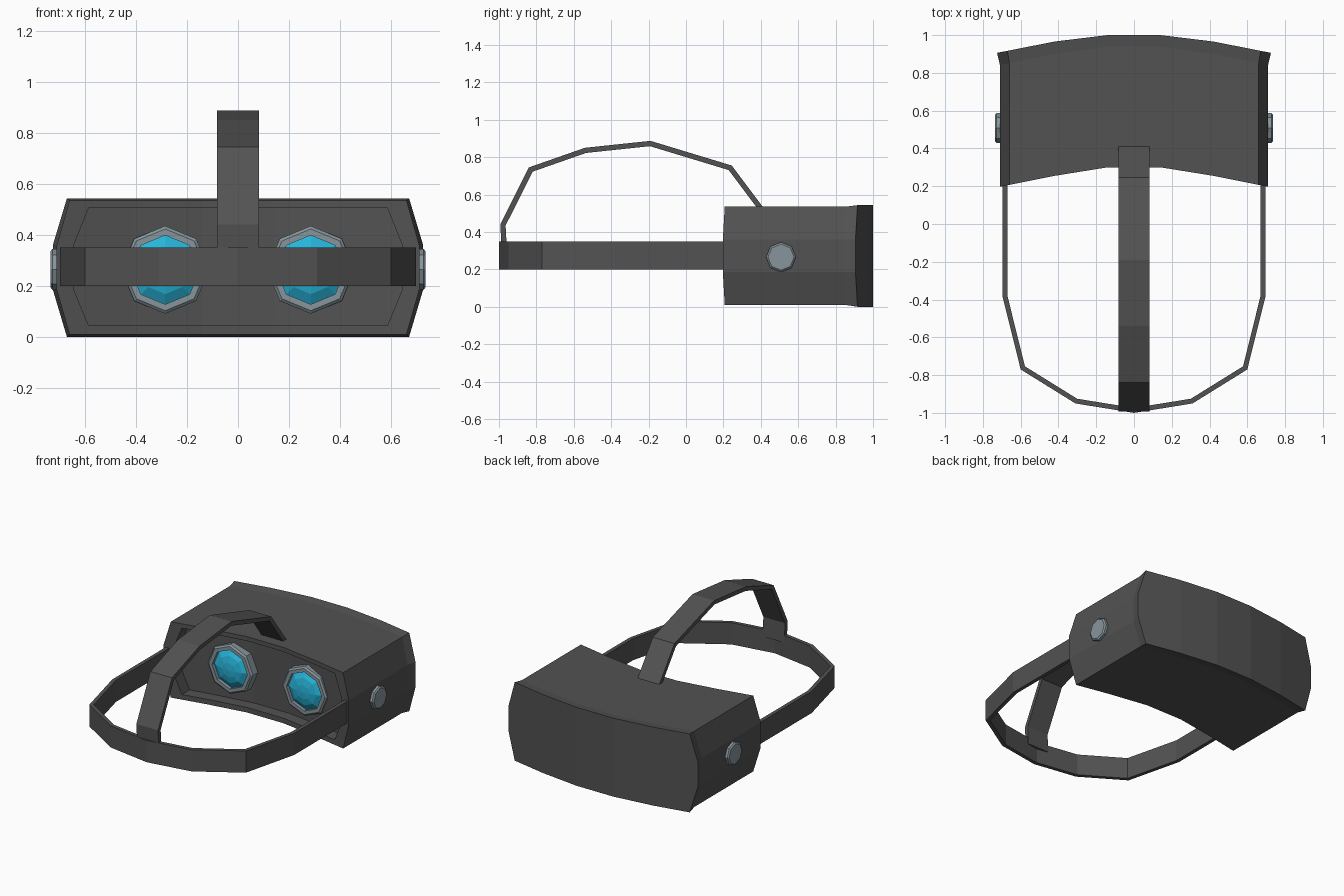
import bpy, bmesh, math
from mathutils import Vector, Matrix

if "Cube" in bpy.data.objects:
    bpy.data.objects.remove(bpy.data.objects["Cube"])


def material(name, rgb):
    m = bpy.data.materials.new(name)
    m.diffuse_color = (*rgb, 1)
    m.use_nodes = True
    m.node_tree.nodes["Principled BSDF"].inputs["Base Color"].default_value = m.diffuse_color
    return m


DARK = material("dark_plastic", (0.085, 0.085, 0.085))
METAL = material("grey_metal", (0.24, 0.30, 0.33))
GLASS = material("blue_glass", (0.02, 0.46, 0.70))


def finish(name, bm, mat):
    bmesh.ops.recalc_face_normals(bm, faces=bm.faces)
    me = bpy.data.meshes.new(name)
    bm.to_mesh(me)
    bm.free()
    me.materials.append(mat)
    ob = bpy.data.objects.new(name, me)
    bpy.context.collection.objects.link(ob)
    return ob


def curve_y(x, y_mid, y_quarter, y_end):
    # faceted bow shared by the front and the eye side of the housing
    x = abs(x)
    if x < 0.14:
        return y_mid
    if x < 0.42:
        return y_mid + (y_quarter - y_mid) * (x - 0.14) / 0.28
    return y_quarter + (y_end - y_quarter) * (x - 0.42) / 0.30


def housing_ring(bm, top_x, side_x, z0, z1, s0, s1, bow):
    top = [-top_x, -0.42, -0.14, 0.14, 0.42, top_x]
    pts = [(x, z1) for x in top] + [(side_x, s1), (side_x, s0)]
    pts += [(-x, z0) for x in top] + [(-side_x, s0), (-side_x, s1)]
    return [bm.verts.new((x, curve_y(x, *bow), z)) for x, z in pts]


def bridge(bm, a, b):
    n = len(a)
    for i in range(n):
        bm.faces.new((a[i], a[(i + 1) % n], b[(i + 1) % n], b[i]))


def cap_columns(bm, r):
    for i in (1, 2, 3):
        bm.faces.new((r[i], r[i + 1], r[12 - i], r[13 - i]))
    bm.faces.new(r[4:10])
    bm.faces.new([r[i] for i in (12, 13, 14, 15, 0, 1)])


# Housing: recessed eye side, rim, body, flared front shell
bm = bmesh.new()
rings = [
    housing_ring(bm, 0.585, 0.645, 0.045, 0.505, 0.19, 0.355, (0.38, 0.338, 0.28)),
    housing_ring(bm, 0.585, 0.645, 0.045, 0.505, 0.19, 0.355, (0.30, 0.255, 0.195)),
    housing_ring(bm, 0.66, 0.71, 0.01, 0.535, 0.185, 0.36, (0.30, 0.255, 0.195)),
    housing_ring(bm, 0.66, 0.71, 0.01, 0.535, 0.185, 0.36, (0.94, 0.90, 0.84)),
    housing_ring(bm, 0.67, 0.725, 0.0, 0.543, 0.185, 0.36, (1.0, 0.966, 0.907)),
]
for a, b in zip(rings, rings[1:]):
    bridge(bm, a, b)
cap_columns(bm, rings[0])
cap_columns(bm, rings[-1])
finish("housing", bm, DARK)


def ribbon(name, outer, thick, lo, hi, axis):
    # mitred flat band: 2D outer path, thickened to its left, extruded along axis
    pts = [Vector(p) for p in outer]
    inner = []
    for i, p in enumerate(pts):
        dirs = [(b - a).normalized() for a, b in zip(pts, pts[1:])][max(i - 1, 0):i + 1]
        nrm = [Vector((-d.y, d.x)) for d in dirs]
        m = sum(nrm, Vector((0, 0))).normalized()
        inner.append(p + m * thick / m.dot(nrm[0]))

    def place(p, h):
        return (p.x, p.y, h) if axis == "Z" else (h, p.x, p.y)

    bm = bmesh.new()
    secs = [[bm.verts.new(place(q, h)) for q, h in ((o, lo), (o, hi), (n, hi), (n, lo))]
            for o, n in zip(pts, inner)]
    for a, b in zip(secs, secs[1:]):
        bridge(bm, a, b)
    bm.faces.new(secs[0])
    bm.faces.new(secs[-1])
    return finish(name, bm, DARK)


# Head band around the back, and the strap over the top
half = [(0.697, 0.26), (0.697, -0.38), (0.60, -0.77), (0.31, -0.95)]
path = [(-x, y) for x, y in half] + [(0, -1.0)] + half[::-1]
ribbon("head_band", path, 0.026, 0.20, 0.35, "Z")
over = [(0.44, 0.495), (0.245, 0.755), (-0.19, 0.887), (-0.54, 0.85),
        (-0.84, 0.745), (-0.993, 0.44), (-0.985, 0.30)]
ribbon("top_strap", over, 0.028, -0.083, 0.083, "X")


def lathe(name, profile, mat, loc, direction):
    # eight-sided turned part; profile is (radius, height along direction)
    bm = bmesh.new()
    axis = Vector(direction)
    side = axis.cross(Vector((0, 0, 1)))
    prev = None
    for r, h in profile:
        ring = [bm.verts.new(Vector(loc) + axis * h + r * (
            Vector((0, 0, 1)) * math.cos(k * math.pi / 4) + side * math.sin(k * math.pi / 4)))
            for k in range(8)]
        if prev:
            bridge(bm, prev, ring)
        prev = ring
    bm.faces.new(prev)
    bmesh.ops.remove_doubles(bm, verts=bm.verts, dist=0.0005)
    return finish(name, bm, mat)


# Lenses with their rims, and the side knobs
for s, tag in ((-1, "left"), (1, "right")):
    eye = (s * 0.285, 0.36, 0.263)
    lathe("lens_rim_" + tag, [(0.172, -0.03), (0.172, 0.035), (0.16, 0.045), (0.135, 0.045),
                              (0.135, 0.0)], METAL, eye, (0, -1, 0))
    lathe("lens_" + tag, [(0.136, 0.02), (0.095, 0.045), (0.05, 0.056), (0.0, 0.06)],
          GLASS, eye, (0, -1, 0))
    lathe("side_knob_" + tag, [(0.08, -0.02), (0.08, 0.018), (0.07, 0.026)],
          METAL, (s * 0.709, 0.508, 0.265), (s, 0, 0))
